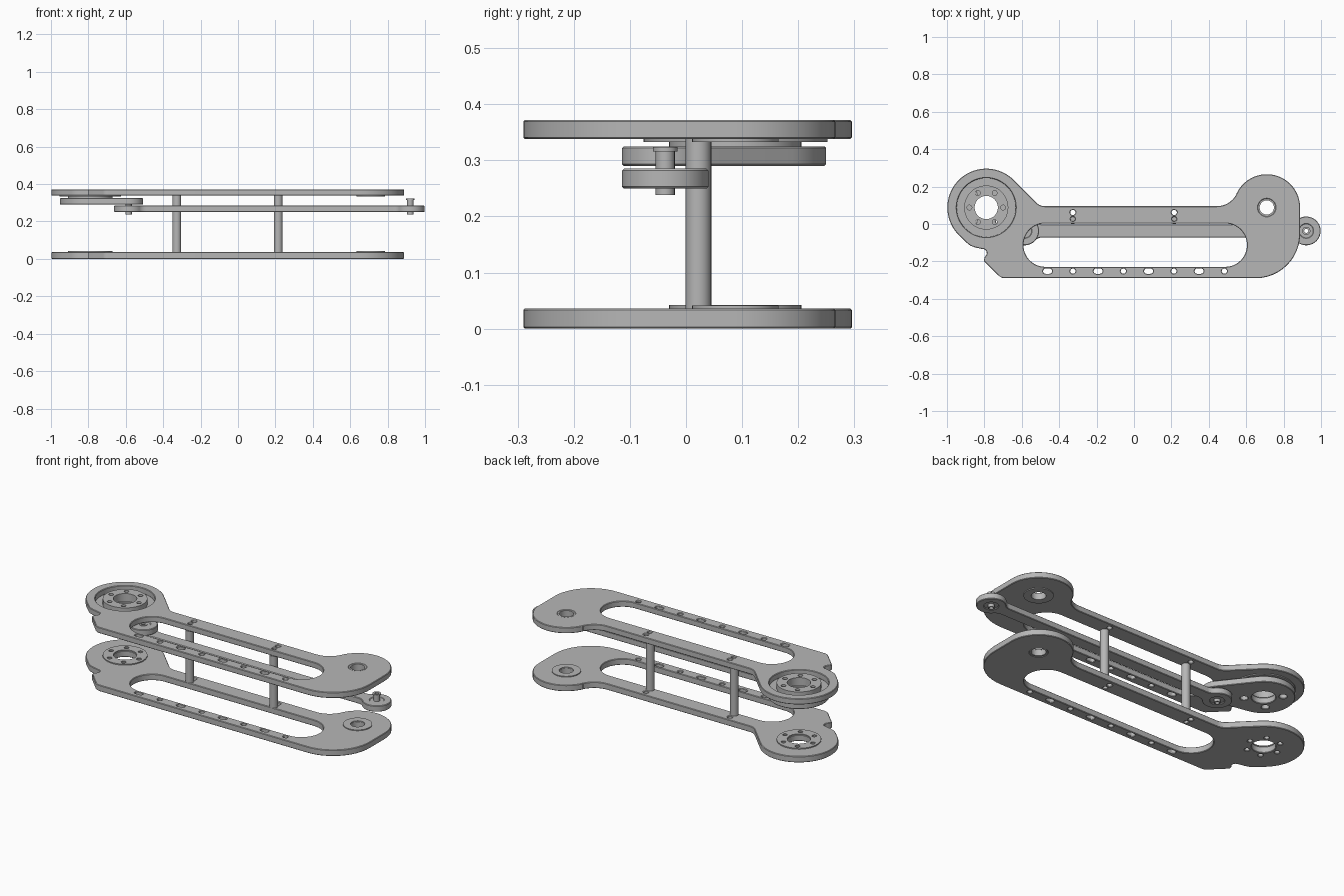
import bpy, bmesh
from math import radians, cos, sin, pi, ceil

cube = bpy.data.objects.get("Cube")
if cube:
    bpy.data.objects.remove(cube, do_unlink=True)

grey = bpy.data.materials.new("machined_grey")
grey.use_nodes = True
COLOUR = (0.47, 0.47, 0.47, 1)
grey.diffuse_color = COLOUR
bsdf = next(n for n in grey.node_tree.nodes if n.type == 'BSDF_PRINCIPLED')
bsdf.inputs["Base Color"].default_value = COLOUR
bsdf.inputs["Roughness"].default_value = 0.6


def arc(c, r, a0, a1, step=7.5):
    """Points along an arc, angles in degrees."""
    n = max(2, ceil(abs(a1 - a0) / step))
    angles = [radians(a0 + (a1 - a0) * i / n) for i in range(n + 1)]
    return [(c[0] + r * cos(a), c[1] + r * sin(a)) for a in angles]


def circle(c, r, n=48):
    return arc(c, r, 0, 360, 360 / n)[:-1]


def stadium(x0, x1, y, r):
    return arc((x1, y), r, -90, 90) + arc((x0, y), r, 90, 270)


def bolt_circle(c, r, hole, angles):
    return [circle((c[0] + r * cos(radians(a)), c[1] + r * sin(radians(a))), hole, 16)
            for a in angles]


def slab(name, z0, z1, outline, holes=(), bevel=0.0):
    """Flat part: outline with holes, filled and extruded from z0 to z1."""
    bm = bmesh.new()
    for loop in [outline, *holes]:
        vs = [bm.verts.new((x, y, z0)) for x, y in loop]
        for a, b in zip(vs, vs[1:] + vs[:1]):
            bm.edges.new((a, b))
    bmesh.ops.triangle_fill(bm, edges=bm.edges[:], use_beauty=True, normal=(0, 0, 1))
    top = bmesh.ops.extrude_face_region(bm, geom=bm.faces[:], use_keep_orig=True)["geom"]
    verts = [g for g in top if isinstance(g, bmesh.types.BMVert)]
    bmesh.ops.translate(bm, verts=verts, vec=(0, 0, z1 - z0))
    bmesh.ops.recalc_face_normals(bm, faces=bm.faces[:])
    mesh = bpy.data.meshes.new(name)
    bm.to_mesh(mesh)
    bm.free()
    mesh.materials.append(grey)
    obj = bpy.data.objects.new(name, mesh)
    bpy.context.collection.objects.link(obj)
    bpy.ops.object.select_all(action='DESELECT')
    obj.select_set(True)
    bpy.context.view_layer.objects.active = obj
    bpy.ops.object.shade_smooth_by_angle(angle=radians(30))
    if bevel:
        mod = obj.modifiers.new("edge_break", 'BEVEL')
        mod.width = bevel
        mod.segments = 1
        mod.limit_method = 'ANGLE'
        mod.angle_limit = radians(60)
        mod.use_clamp_overlap = False
    return obj


# Joint centres
HUB = (-0.79, 0.088)
TIP = (0.71, 0.088)
ELBOW = (-0.585, -0.037)
END = (0.921, -0.037)
POST_X = (-0.327, 0.215)
SIX = range(0, 360, 60)

# Side plate profile, counter-clockwise from the lower left corner
plate = (arc((-0.69, -0.242), 0.048, 225, 270)
         + arc((0.65, -0.052), 0.238, -90, 0)
         + arc(TIP, 0.178, 0, 155, 5)
         + arc((0.442, 0.214), 0.119, -25, -90)
         + arc((-0.475, 0.163), 0.068, -90, -135)
         + arc(HUB, 0.208, 45, 225, 5)
         + [(-0.895, -0.1), (-0.875, -0.116), (-0.85, -0.125), (-0.81, -0.134)]
         + arc((-0.808, -0.155), 0.021, 70, -40, 20)
         + [(-0.8, -0.18), (-0.802, -0.198)])

# Holes shared by both plates
window = stadium(-0.475, 0.488, -0.113, 0.116)
shared = [window, circle(TIP, 0.047)]
for i in range(4):
    x = -0.462 + i * 0.27
    shared.append(stadium(x - 0.01, x + 0.01, -0.252, 0.014))
    shared.append(circle((x + 0.135, -0.252), 0.014, 16))
for x in POST_X:
    shared += [circle((x, 0.062), 0.014, 16), circle((x, 0.027), 0.012, 16)]

hub_holes = [circle(HUB, 0.062)] + bolt_circle(HUB, 0.09, 0.013, SIX)
slab("lower_plate", 0, 0.036, plate, shared + hub_holes, 0.003)
slab("upper_plate", 0.338, 0.372, plate, shared + [circle(HUB, 0.158)], 0.003)

# Hub bosses and the flange under the upper hub opening
slab("lower_hub_boss", 0.036, 0.042, circle(HUB, 0.118), hub_holes)
slab("upper_hub_boss", 0.325, 0.37, circle(HUB, 0.118), hub_holes)
slab("upper_hub_flange", 0.333, 0.338, circle(HUB, 0.164), [circle(HUB, 0.118)])

# Tip bushings with their flanges
for side, z, zf in (("lower", 0.002, 0.036), ("upper", 0.338, 0.333)):
    bore = [circle(TIP, 0.038)]
    slab(side + "_tip_bushing", z, z + 0.033, circle(TIP, 0.047), bore)
    slab(side + "_tip_flange", zf, zf + 0.005, circle(TIP, 0.077), bore)

# Spacer posts between the plates
for i, x in enumerate(POST_X):
    slab(f"spacer_post_{i + 1}", 0.036, 0.338, circle((x, 0.022), 0.023, 32))

# Crank below the upper hub
crank = arc(HUB, 0.162, 38.4, 258.8, 5) + arc(ELBOW, 0.077, -101.2, 38.4)
slab("crank_arm", 0.29, 0.325, crank,
     [circle(HUB, 0.062), circle(ELBOW, 0.037)]
     + bolt_circle(HUB, 0.1, 0.02, (-45, -135, 135)), 0.003)

# Link bar: two round eyes joined by a filleted neck
neck_x, neck_y, fillet = 0.094, 0.085, 0.05


def neck(c, sx, sy, a0, a1):
    return arc((c[0] + sx * neck_x, c[1] + sy * neck_y), fillet, a0, a1)


link = (arc(END, 0.077, -138, 138) + neck(END, -1, 1, -42, -90)[1:]
        + neck(ELBOW, 1, 1, -90, -138)[:-1] + arc(ELBOW, 0.077, 42, 318)
        + neck(ELBOW, 1, -1, 138, 90)[1:] + neck(END, -1, -1, 90, 42)[:-1])
slab("link_bar", 0.25, 0.285, link, [circle(END, 0.037), circle(ELBOW, 0.037)], 0.003)

# Bearings and hollow pins in the eyes
for name, c, top in (("elbow", ELBOW, 0.325), ("end", END, 0.324)):
    bore = [circle(c, 0.011, 24)]
    slab(name + "_pin", 0.238, top, circle(c, 0.017, 24), bore)
    slab(name + "_pin_cap", top - 0.008, top, circle(c, 0.022, 24), bore)
    slab(name + "_bearing", 0.255, 0.282, circle(c, 0.037), [circle(c, 0.017, 24)])
slab("crank_bearing", 0.293, 0.322, circle(ELBOW, 0.037), [circle(ELBOW, 0.017, 24)])
